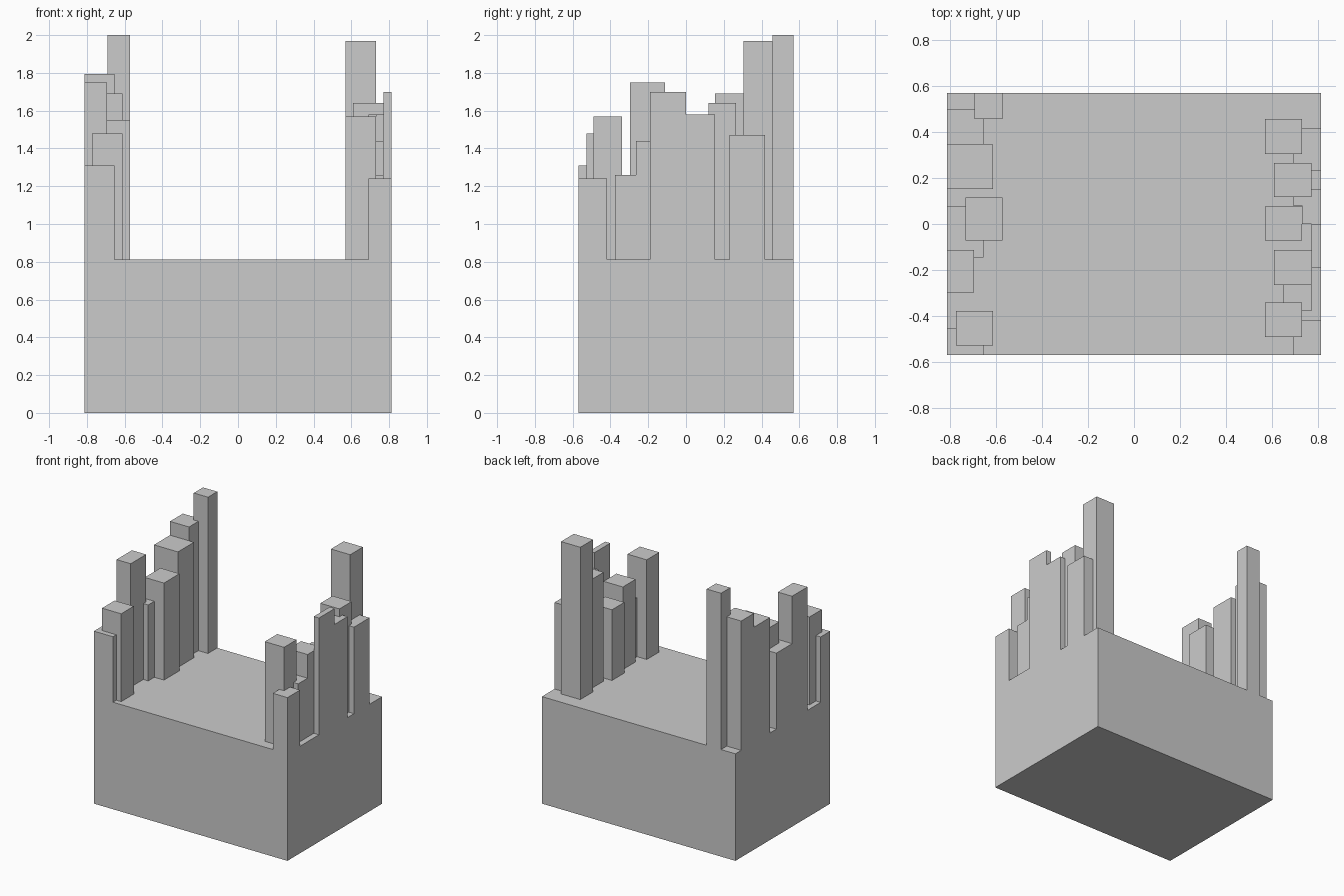
import bpy


def box(name, x0, x1, y0, y1, z0, z1):
    """Axis-aligned block given by its extents."""
    bpy.ops.mesh.primitive_cube_add(
        size=1, location=((x0 + x1) / 2, (y0 + y1) / 2, (z0 + z1) / 2))
    ob = bpy.context.object
    ob.name = name
    ob.scale = (x1 - x0, y1 - y0, z1 - z0)
    bpy.ops.object.transform_apply(location=False, rotation=False, scale=True)
    return ob


W, D, H = 0.813, 0.568, 0.813

# Solid base block
box("base_block", -W, W, -D, D, 0, H)

# Columns: x range, y range, top height
left_columns = [
    (-W, -0.653, -D, -0.455, 1.31),
    (-0.773, -0.612, -0.528, -0.377, 1.48),
    (-W, -0.694, -0.297, -0.112, 1.75),
    (-W, -0.653, -0.145, 0.077, 1.39),
    (-0.733, -0.572, -0.072, 0.115, 1.55),
    (-W, -0.612, 0.153, 0.345, 1.69),
    (-W, -0.653, 0.345, 0.499, 1.795),
    (-0.692, -0.572, 0.457, D, 2.0),
]
right_columns = [
    (0.69, W, -D, -0.417, 1.24),
    (0.568, 0.73, -0.49, -0.34, 1.57),
    (0.65, 0.77, -0.377, -0.19, 1.26),
    (0.609, 0.77, -0.265, -0.112, 1.44),
    (0.77, W, -0.19, 0, 1.70),
    (0.568, 0.73, -0.072, 0.077, 1.35),
    (0.73, W, 0, 0.153, 1.58),
    (0.69, 0.73, 0.08, 0.153, 1.58),
    (0.609, 0.77, 0.118, 0.265, 1.64),
    (0.69, W, 0.23, 0.417, 1.47),
    (0.568, 0.73, 0.304, 0.457, 1.97),
]

for side, columns in (("left", left_columns), ("right", right_columns)):
    for i, (x0, x1, y0, y1, top) in enumerate(columns, 1):
        box(f"{side}_column_{i}", x0, x1, y0, y1, H, top)
